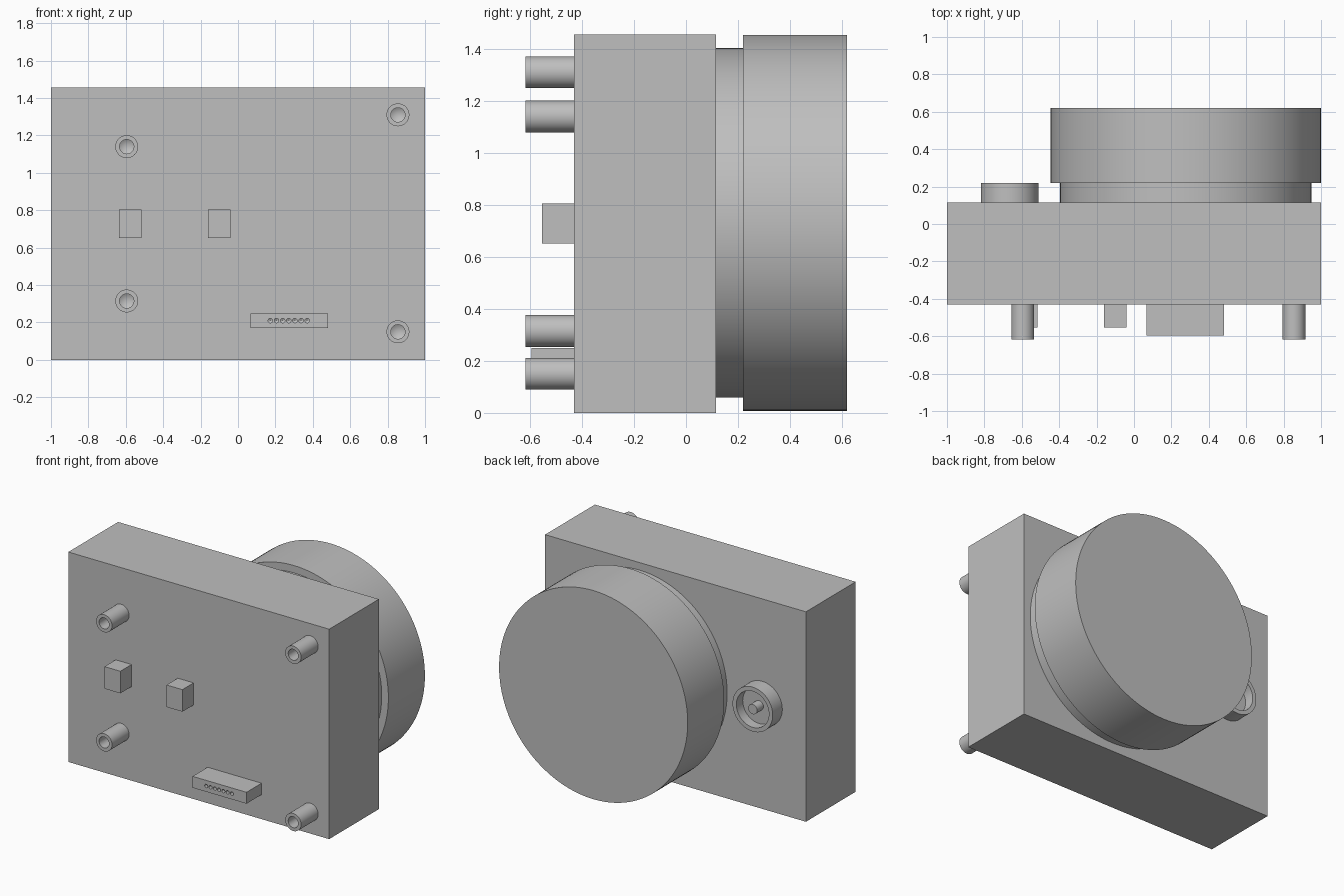
import bpy, bmesh, math

if "Cube" in bpy.data.objects:
    bpy.data.objects.remove(bpy.data.objects["Cube"])

grey = bpy.data.materials.new("plain grey")
grey.diffuse_color = (0.52, 0.52, 0.52, 1)
grey.use_nodes = True
grey.node_tree.nodes["Principled BSDF"].inputs["Base Color"].default_value = grey.diffuse_color


def finish(name, bm, smooth=False):
    bmesh.ops.recalc_face_normals(bm, faces=bm.faces)
    mesh = bpy.data.meshes.new(name)
    bm.to_mesh(mesh)
    bm.free()
    mesh.materials.append(grey)
    ob = bpy.data.objects.new(name, mesh)
    bpy.context.collection.objects.link(ob)
    if smooth:
        bpy.ops.object.select_all(action='DESELECT')
        ob.select_set(True)
        bpy.context.view_layer.objects.active = ob
        bpy.ops.object.shade_smooth_by_angle(angle=math.radians(30))
    return ob


def block(name, x0, x1, y0, y1, z0, z1):
    bm = bmesh.new()
    bmesh.ops.create_cube(bm, size=1)
    for v in bm.verts:
        v.co = ((x0 + x1) / 2 + v.co.x * (x1 - x0),
                (y0 + y1) / 2 + v.co.y * (y1 - y0),
                (z0 + z1) / 2 + v.co.z * (z1 - z0))
    return finish(name, bm)


def lathe(bm, cx, cz, profile, sides):
    """Turn (radius, y) points around a y-parallel axis; radius 0 makes a tip."""
    rings = []
    for r, y in profile:
        n = 1 if r == 0 else sides
        rings.append([bm.verts.new((cx + r * math.cos(2 * math.pi * i / sides), y,
                                    cz + r * math.sin(2 * math.pi * i / sides)))
                      for i in range(n)])
    for a, b in zip(rings, rings[1:]):
        for i in range(sides):
            j = (i + 1) % sides
            if len(a) == 1:
                bm.faces.new((a[0], b[i], b[j]))
            elif len(b) == 1:
                bm.faces.new((a[i], a[j], b[0]))
            else:
                bm.faces.new((a[i], a[j], b[j], b[i]))


def turned(name, cx, cz, profile, sides=48):
    bm = bmesh.new()
    lathe(bm, cx, cz, profile, sides)
    return finish(name, bm, True)


# Main housing
BACK, FRONT = 0.115, -0.43
block("housing", -1, 1, FRONT, BACK, 0, 1.455)

# Large stepped drum on the back
turned("drum", 0.276, 0.731, [(0, BACK), (0.672, BACK), (0.672, 0.22),
                              (0.723, 0.22), (0.723, 0.62), (0, 0.62)], 128)

# Recessed round socket with centre pin
turned("socket", -0.665, 0.73, [(0, BACK), (0.154, BACK), (0.154, 0.22), (0.125, 0.22),
                                (0.125, 0.15), (0.034, 0.15), (0.034, 0.22), (0, 0.22)], 64)

# Front standoffs with drilled holes
for i, (x, z) in enumerate([(-0.595, 1.14), (-0.595, 0.315), (0.855, 1.31), (0.855, 0.15)]):
    turned(f"standoff_{i + 1}", x, z, [(0, FRONT), (0.061, FRONT), (0.061, -0.617),
                                       (0.038, -0.617), (0.038, -0.48), (0, -0.457)])

# Small front blocks
for i, x in enumerate((-0.576, -0.1)):
    block(f"front_block_{i + 1}", x - 0.061, x + 0.061, -0.553, FRONT, 0.652, 0.805)

# Connector with a row of pin holes
connector = block("connector", 0.068, 0.482, -0.595, FRONT, 0.17, 0.249)
bm = bmesh.new()
for i in range(7):
    lathe(bm, 0.173 + i * 0.0328, 0.21,
          [(0, -0.62), (0.012, -0.62), (0.012, -0.50), (0, -0.493)], 20)
cutter = finish("pin_hole_cutter", bm)
cutter.hide_render = True
cutter.hide_viewport = True
cut = connector.modifiers.new("pin holes", 'BOOLEAN')
cut.operation = 'DIFFERENCE'
cut.solver = 'EXACT'
cut.object = cutter
